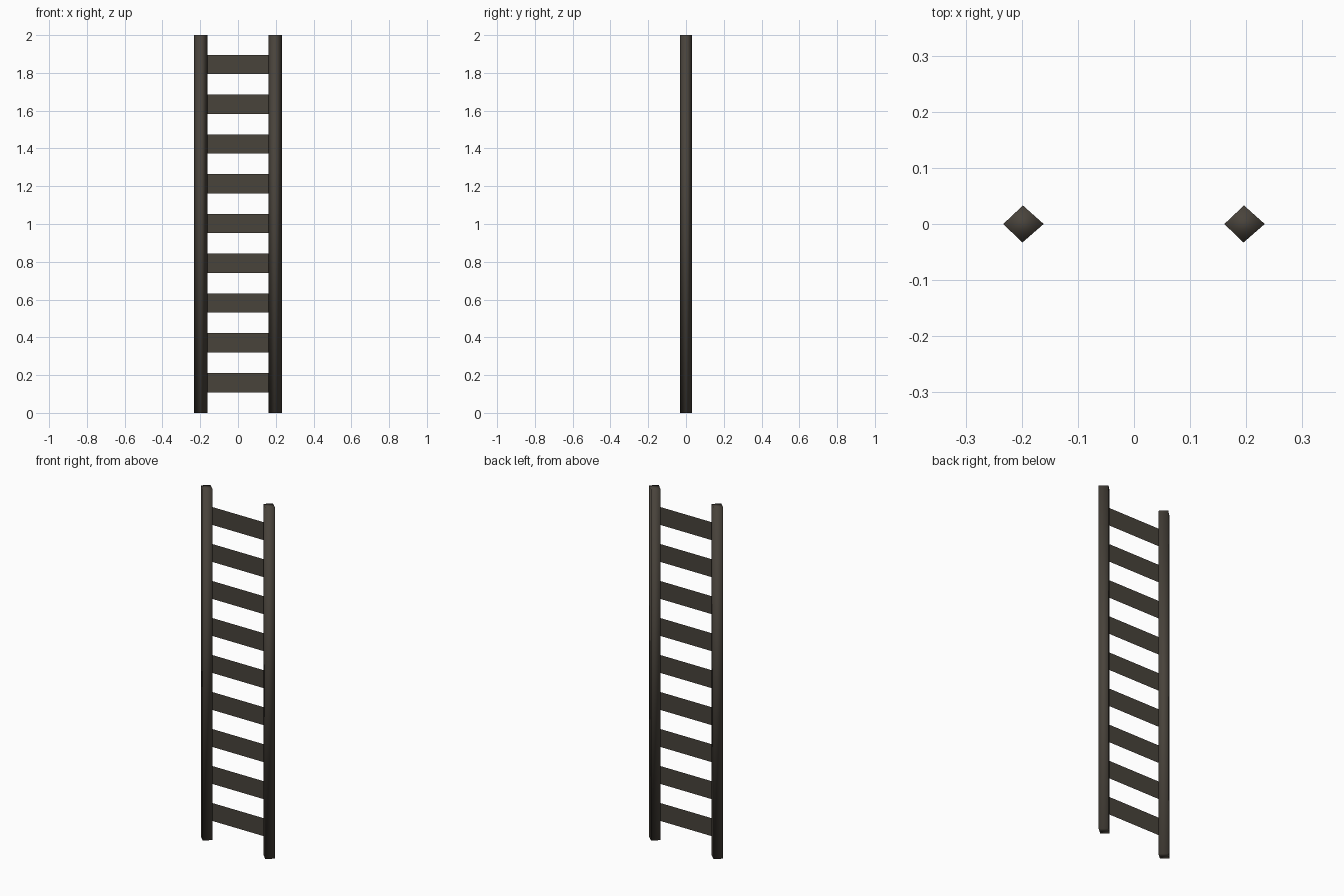
import bpy

cube = bpy.data.objects.get("Cube")
if cube:
    bpy.data.objects.remove(cube, do_unlink=True)

# Dark weathered wood
wood = bpy.data.materials.new("dark_wood")
wood.use_nodes = True
colour = (0.066, 0.056, 0.044, 1)
wood.diffuse_color = colour
bsdf = wood.node_tree.nodes["Principled BSDF"]
bsdf.inputs["Base Color"].default_value = colour
bsdf.inputs["Roughness"].default_value = 0.9


def add_mesh(name, verts, faces, smooth=False):
    mesh = bpy.data.meshes.new(name)
    mesh.from_pydata(verts, [], faces)
    mesh.materials.append(wood)
    for poly in mesh.polygons:
        poly.use_smooth = smooth
    obj = bpy.data.objects.new(name, mesh)
    bpy.context.collection.objects.link(obj)
    return obj


POST_X = 0.197
HEIGHT = 2.0

# Side posts: four-sided, slightly skewed diamond section, softly shaded
section = [(-0.036, 0), (-0.002, -0.033), (0.036, 0), (-0.001, 0.033)]
sides = [(i, (i + 1) % 4, (i + 1) % 4 + 4, i + 4) for i in range(4)]
caps = [(3, 2, 1, 0), (4, 5, 6, 7)]
for name, x in (("right_post", -POST_X), ("left_post", POST_X)):
    verts = [(x + px, py, z) for z in (0, HEIGHT) for px, py in section]
    add_mesh(name, verts, sides + caps, smooth=True)

# Rungs: flat boards without thickness, running between the posts
RUNGS = 9
FIRST, LAST, HALF = 0.16, 1.845, 0.051
for i in range(RUNGS):
    z = FIRST + (LAST - FIRST) * i / (RUNGS - 1)
    low, high = z - HALF, z + HALF
    add_mesh(f"rung_{i + 1}",
             [(-POST_X, 0, low), (POST_X, 0, low), (POST_X, 0, high), (-POST_X, 0, high)],
             [(0, 1, 2, 3)])
